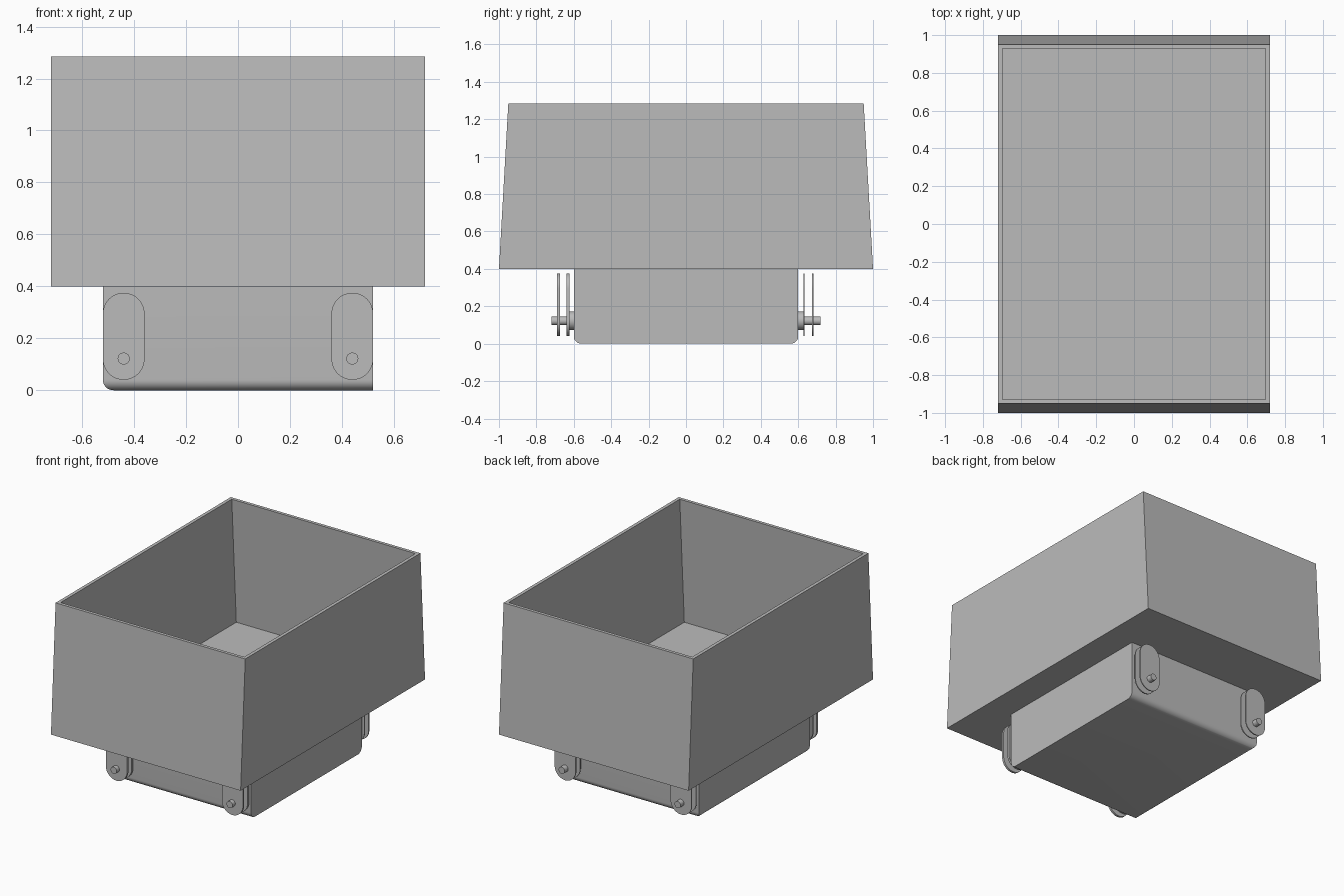
import bpy
import bmesh
import math

cube = bpy.data.objects.get("Cube")
if cube:
    bpy.data.objects.remove(cube, do_unlink=True)

grey = bpy.data.materials.new("plain grey")
grey.use_nodes = True
colour = (0.5, 0.5, 0.5, 1)
grey.diffuse_color = colour
grey.node_tree.nodes["Principled BSDF"].inputs["Base Color"].default_value = colour


def finish(name, bm, smooth=False):
    bmesh.ops.recalc_face_normals(bm, faces=bm.faces)
    mesh = bpy.data.meshes.new(name)
    bm.to_mesh(mesh)
    bm.free()
    mesh.materials.append(grey)
    obj = bpy.data.objects.new(name, mesh)
    bpy.context.collection.objects.link(obj)
    if smooth:
        bpy.ops.object.select_all(action="DESELECT")
        obj.select_set(True)
        bpy.context.view_layer.objects.active = obj
        bpy.ops.object.shade_smooth_by_angle(angle=math.radians(35))
    return obj


def ring(bm, x, y, z):
    return [bm.verts.new((sx * x, sy * y, z)) for sx, sy in ((-1, -1), (1, -1), (1, 1), (-1, 1))]


def extrude_outline(name, points, y0, y1):
    """Extrude an (x, z) outline along y."""
    bm = bmesh.new()
    face = bm.faces.new([bm.verts.new((x, y0, z)) for x, z in points])
    out = bmesh.ops.extrude_face_region(bm, geom=[face])
    moved = [v for v in out["geom"] if isinstance(v, bmesh.types.BMVert)]
    bmesh.ops.translate(bm, verts=moved, vec=(0, y1 - y0, 0))
    return finish(name, bm, True)


def capsule(x, z_low, z_high, r, steps=24):
    """Outline with round ends; equal heights give a circle."""
    points = []
    for z, start in ((z_high, 0), (z_low, math.pi)):
        last = steps if z_high > z_low else steps - 1
        for i in range(last + 1):
            a = start + math.pi * i / steps
            points.append((x + r * math.cos(a), z + r * math.sin(a)))
    return points


# Open hopper: tapered shell with a thin rim and a floor
bm = bmesh.new()
rings = [ring(bm, 0.72, 1.0, 0.4), ring(bm, 0.72, 0.95, 1.285),
         ring(bm, 0.697, 0.928, 1.285), ring(bm, 0.697, 0.977, 0.422)]
for low, high in zip(rings, rings[1:]):
    for i in range(4):
        j = (i + 1) % 4
        bm.faces.new((low[i], low[j], high[j], high[i]))
bm.faces.new(rings[0])
bm.faces.new(rings[-1])
finish("open_box", bm)

# Lower block, with three of its bottom edges rounded
bm = bmesh.new()
bmesh.ops.create_cube(bm, size=1)
for v in bm.verts:
    v.co = (v.co.x * 1.04, v.co.y * 1.2, (v.co.z + 0.5) * 0.4)
edges = [e for e in bm.edges
         if all(v.co.z < 0.01 for v in e.verts) and any(v.co.x < 0 for v in e.verts)]
bmesh.ops.bevel(bm, geom=edges, offset=0.04, segments=8, profile=0.5, affect="EDGES")
finish("base_block", bm, True)

# Four pairs of hanger plates, each with a collar and a pin
for end, sy, inner, outer in (("front", -1, (0.624, 0.639), (0.675, 0.69)),
                              ("back", 1, (0.627, 0.634), (0.675, 0.682))):
    for side, x in (("left", 0.44), ("right", -0.44)):
        name = end + "_" + side
        for part, span in (("inner_plate", inner), ("outer_plate", outer)):
            extrude_outline(name + "_" + part, capsule(x, 0.12, 0.295, 0.08),
                            sy * span[0], sy * span[1])
        extrude_outline(name + "_collar", capsule(x, 0.123, 0.123, 0.05), sy * 0.59, sy * inner[0])
        extrude_outline(name + "_pin", capsule(x, 0.122, 0.122, 0.023), sy * 0.59, sy * 0.72)
